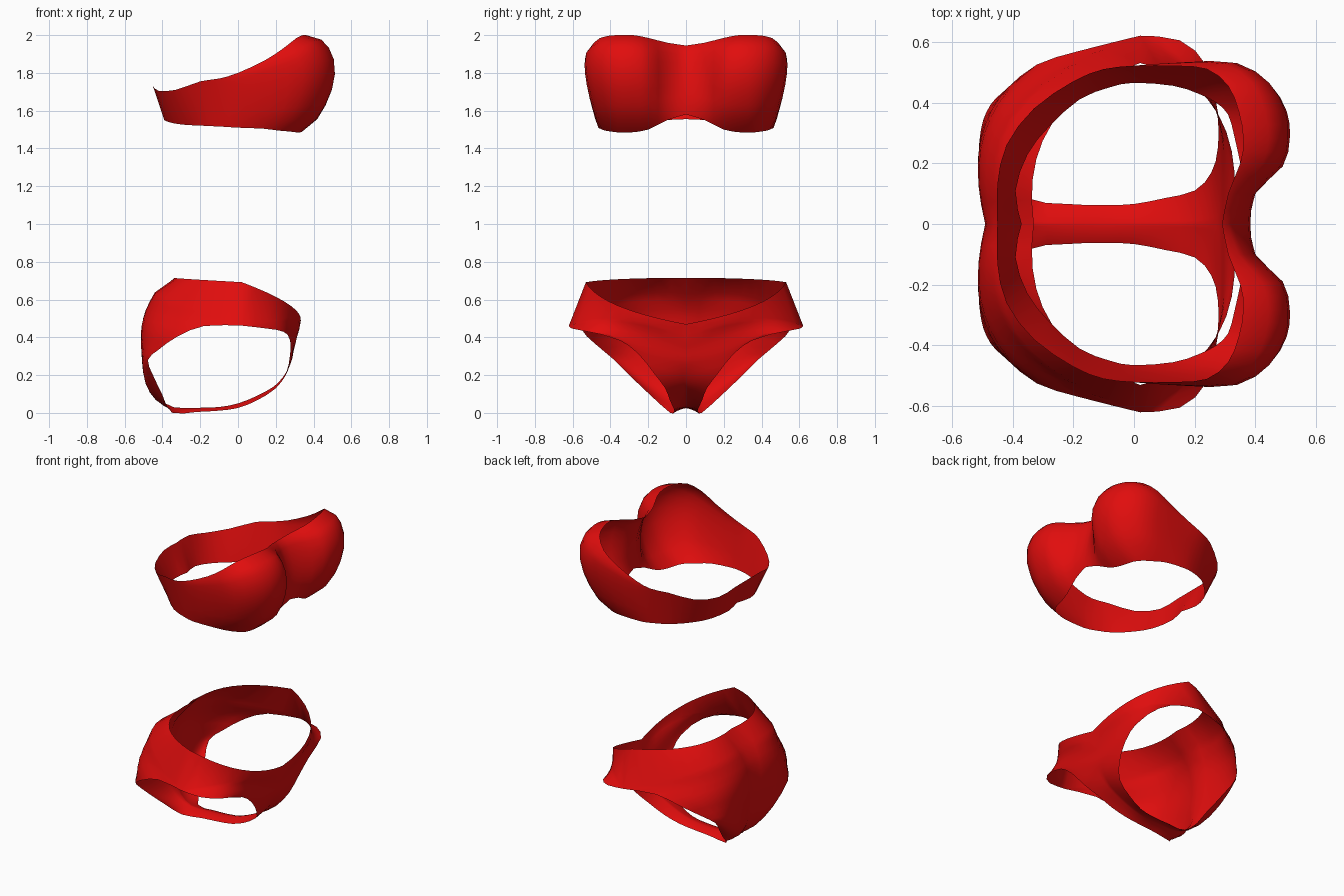
import bpy, bmesh, math
from mathutils import Vector

red = bpy.data.materials.new("red fabric")
red.diffuse_color = (0.75, 0.004, 0.004, 1)


def refine(rows):
    """Insert a smooth in-between row after every row."""
    out = []
    for i in range(len(rows) - 1):
        a, b = rows[i], rows[i + 1]
        p, n = rows[max(i - 1, 0)], rows[min(i + 2, len(rows) - 1)]
        out += [a, [(9 * (u + v) - s - t) / 16 for s, u, v, t in zip(p, a, b, n)]]
    return out + [rows[-1]]


def cloth(name, rows, flip):
    """Skin rows of points for the +y half, then mirror it to the other side."""
    bm = bmesh.new()
    rows = [[bm.verts.new(p) for p in row] for row in rows]
    for a, b in zip(rows, rows[1:]):
        for i in range(len(a) - 1):
            quad = (a[i], b[i], b[i + 1], a[i + 1])
            bm.faces.new(quad[::-1] if flip else quad).smooth = True
    bmesh.ops.remove_doubles(bm, verts=bm.verts, dist=0.0005)
    for v in bm.verts:
        if abs(v.co.y) < 0.002:
            v.co.y = 0
    mesh = bpy.data.meshes.new(name)
    bm.to_mesh(mesh)
    bm.free()
    mesh.materials.append(red)
    ob = bpy.data.objects.new(name, mesh)
    bpy.context.collection.objects.link(ob)
    m = ob.modifiers.new("mirror", 'MIRROR')
    m.use_axis = (False, True, False)
    m.merge_threshold = 0.001


# Bandeau top: upper edge, lower edge and outward bulge, from front centre to back centre
bandeau = [
    ((.29, 0, 1.945), (.38, 0, 1.58), (.03, 0)),
    ((.31, .10, 1.96), (.37, .10, 1.55), (.06, 0)),
    ((.35, .20, 1.985), (.35, .20, 1.50), (.14, -.01)),
    ((.36, .28, 2.0), (.33, .29, 1.485), (.165, 0)),
    ((.345, .37, 2.0), (.31, .36, 1.485), (.172, .005)),
    ((.31, .455, 1.985), (.27, .40, 1.49), (.155, .025)),
    ((.24, .51, 1.93), (.21, .43, 1.495), (.115, .042)),
    ((.14, .52, 1.865), (.13, .455, 1.505), (.04, .028)),
    ((0, .52, 1.80), (0, .465, 1.51), (0, .008)),
    ((-.10, .51, 1.77), (-.08, .45, 1.515), (0, 0)),
    ((-.20, .47, 1.755), (-.18, .41, 1.52), (0, 0)),
    ((-.33, .38, 1.71), (-.28, .32, 1.525), (0, 0)),
    ((-.42, .26, 1.705), (-.35, .23, 1.535), (0, 0)),
    ((-.45, .13, 1.73), (-.39, .11, 1.55), (0, 0)),
    ((-.45, 0, 1.73), (-.37, 0, 1.555), (0, 0)),
]
columns = []
for a, b, d in bandeau:
    col = []
    for t in (0, .05, .13, .25, .40, .56, .72, .87, 1):
        swell = math.sin(math.pi * t ** .75) ** .6 if 0 < t < 1 else 0
        col.append(Vector(a).lerp(Vector(b), t) + Vector((*d, 0)) * swell)
    columns.append(col)
cloth("bandeau_top", refine(columns), True)

# Briefs: each row runs from the centre line through a middle point to the outer edge.
# Front waist down the front, under the crotch, up the seat to the back waist.
front = [
    ((.325, 0, .47), (.278, .36, .568), (.02, .53, .692)),
    ((.31, 0, .41), (.283, .35, .50), (.02, .62, .462)),
    ((.305, 0, .37), (.285, .32, .455), (.15, .605, .447)),
    ((.295, 0, .33), (.29, .27, .40), (.24, .52, .43)),
    ((.285, 0, .28), (.288, .19, .325), (.275, .36, .39)),
    ((.268, 0, .24), (.276, .13, .262), (.276, .25, .31)),
    ((.238, 0, .19), (.25, .09, .195), (.255, .17, .21)),
    ((.19, 0, .14), (.195, .055, .133), (.20, .11, .13)),
]
crotch = [
    ((.10, 0, .09), (.10, .042, .08), (.10, .085, .066)),
    ((0, 0, .05), (0, .033, .042), (0, .066, .026)),
    ((-.10, 0, .031), (-.10, .031, .025), (-.10, .062, .012)),
    ((-.22, 0, .027), (-.22, .033, .02), (-.22, .066, .005)),
    ((-.34, 0, .03), (-.345, .043, .018), (-.35, .085, .001)),
]
seat = [
    ((-.42, 0, .08), (-.435, .10, .07), (-.40, .19, .095)),
    ((-.46, 0, .16), (-.49, .18, .16), (-.45, .30, .20)),
    ((-.48, 0, .27), (-.508, .25, .27), (-.477, .38, .28)),
    ((-.49, 0, .36), (-.508, .27, .36), (-.42, .445, .335)),
    ((-.485, 0, .46), (-.492, .30, .45), (-.32, .525, .405)),
    ((-.46, 0, .55), (-.45, .32, .53), (-.18, .57, .46)),
    ((-.40, 0, .63), (-.385, .36, .61), (.02, .62, .462)),
    ((-.33, 0, .715), (-.27, .33, .709), (.02, .53, .692)),
]
rows = []
for c, m, e in front + crotch + seat:
    c, m, e = Vector(c), Vector(m), Vector(e)
    row = []
    for i in range(11):
        t = i / 10
        row.append(c * (2 * t - 1) * (t - 1) + m * 4 * t * (1 - t) + e * t * (2 * t - 1))
    rows.append(row)
# The waist rows stay straight to the hip; the rest is smoothed
inner = refine(rows[1:-1])
cloth("briefs", [rows[0]] + inner + [rows[-1]], False)
